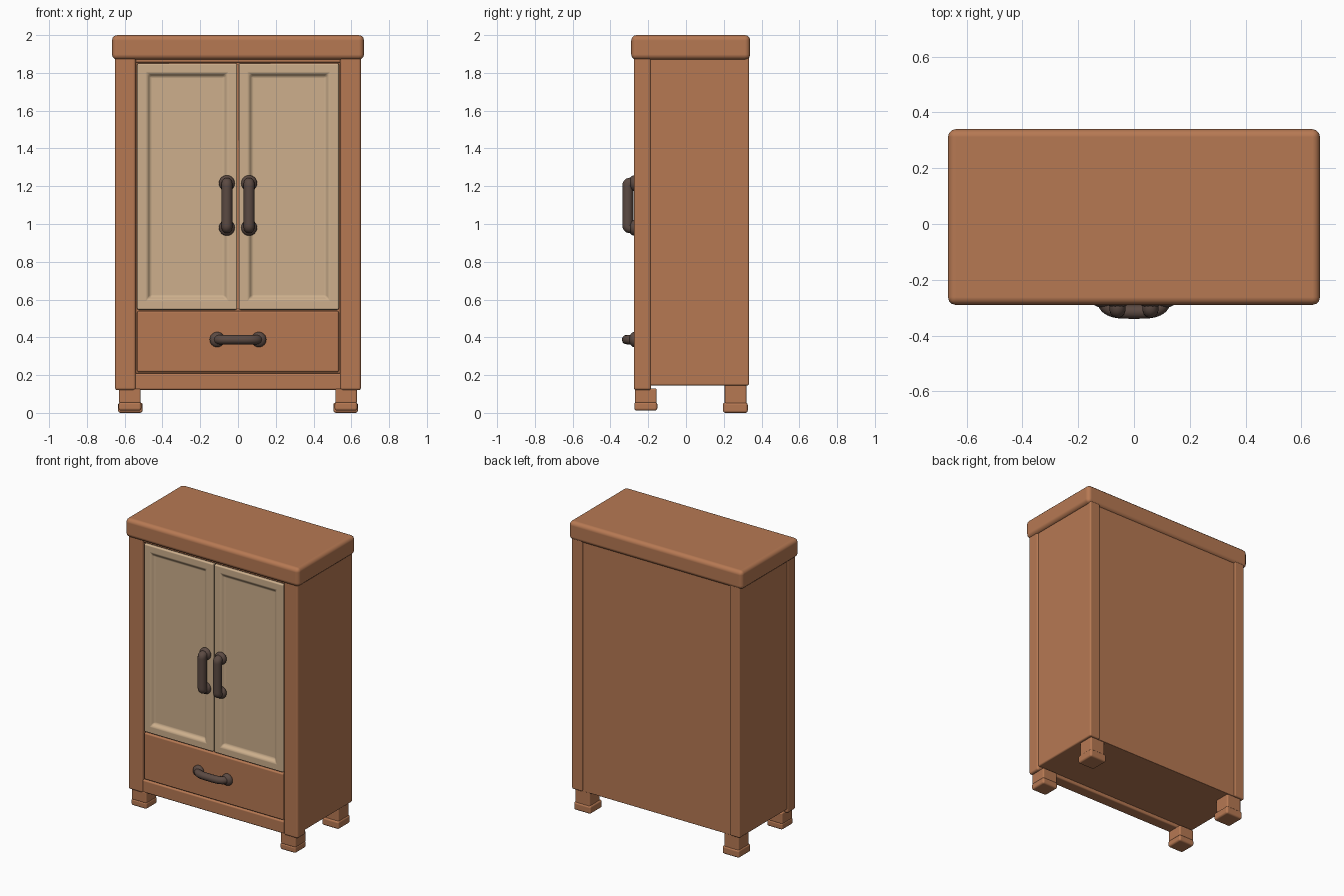
import bpy, bmesh
from mathutils import Vector, Matrix

if "Cube" in bpy.data.objects:
    bpy.data.objects.remove(bpy.data.objects["Cube"])


def material(name, rgb):
    m = bpy.data.materials.new(name)
    m.diffuse_color = (*rgb, 1)
    m.use_nodes = True
    m.node_tree.nodes["Principled BSDF"].inputs["Base Color"].default_value = m.diffuse_color
    return m


WOOD = material("warm_brown_wood", (0.47, 0.19, 0.086))
CREAM = material("cream_door", (0.61, 0.43, 0.265))
IRON = material("dark_handle", (0.105, 0.068, 0.055))


def finish(name, bm, mat, bevel=0.0, segments=3):
    """Turn a bmesh into a smooth object with softened edges."""
    me = bpy.data.meshes.new(name)
    bmesh.ops.recalc_face_normals(bm, faces=bm.faces)
    bm.to_mesh(me)
    bm.free()
    me.materials.append(mat)
    me.shade_smooth()
    ob = bpy.data.objects.new(name, me)
    bpy.context.collection.objects.link(ob)
    if bevel:
        b = ob.modifiers.new("soft_edges", 'BEVEL')
        b.width, b.segments = bevel, segments
        b.limit_method, b.angle_limit = 'ANGLE', 0.4
        b.harden_normals = True
    return ob


def box_bm(x, y, z):
    bm = bmesh.new()
    bmesh.ops.create_cube(bm, size=1)
    for v in bm.verts:
        v.co = Vector([(r[0] + r[1]) / 2 + c * (r[1] - r[0])
                       for r, c in zip((x, y, z), v.co)])
    return bm


def box(name, x, y, z, mat=WOOD, bevel=0.01):
    return finish(name, box_bm(x, y, z), mat, bevel)


def span(side, a, b):
    return tuple(sorted((side * a, side * b)))


def door(name, x, y, z):
    """Slab with a sloped recessed field in the front face."""
    bm = box_bm(x, y, z)
    bm.normal_update()
    front = min(bm.faces, key=lambda f: f.calc_center_median().y)
    bmesh.ops.inset_region(bm, faces=[front], thickness=0.075)
    bmesh.ops.inset_region(bm, faces=[front], thickness=0.025, depth=-0.02)
    return finish(name, bm, CREAM, 0.009)


def handle(name, path, radius, ends, mount_r):
    """Round bar along a path, with a round mount at each end."""
    cu = bpy.data.curves.new(name, 'CURVE')
    cu.dimensions = '3D'
    cu.bevel_depth, cu.bevel_resolution = radius, 4
    cu.resolution_u, cu.use_fill_caps = 6, True
    sp = cu.splines.new('NURBS')
    sp.points.add(len(path) - 1)
    for p, co in zip(sp.points, path):
        p.co = (*co, 1)
    sp.order_u, sp.use_endpoint_u = 3, True
    tmp = bpy.data.objects.new(name + "_path", cu)
    bpy.context.collection.objects.link(tmp)
    bpy.context.view_layer.update()
    me = bpy.data.meshes.new_from_object(tmp.evaluated_get(bpy.context.evaluated_depsgraph_get()))
    bm = bmesh.new()
    bm.from_mesh(me)
    for f in bm.faces:
        f.material_index = 0
    bpy.data.objects.remove(tmp)
    for e in ends:
        m = Matrix.Translation(e) @ Matrix.Diagonal((1, 0.65, 1, 1))
        bmesh.ops.create_uvsphere(bm, u_segments=20, v_segments=12, radius=mount_r, matrix=m)
    return finish(name, bm, IRON)


# Top slab
box("top_slab", (-0.667, 0.667), (-0.29, 0.34), (1.87, 2.0), bevel=0.028)

# Carcass: back, floor, inner wall behind the doors
box("back_panel", (-0.58, 0.58), (0.29, 0.324), (0.145, 1.88), bevel=0.003)
box("floor_panel", (-0.6, 0.6), (-0.2, 0.32), (0.145, 0.2), bevel=0.003)
box("inner_wall", (-0.6, 0.6), (-0.235, -0.19), (0.15, 1.88), bevel=0.003)

# Front rails
box("bottom_rail", (-0.55, 0.55), (-0.268, -0.185), (0.122, 0.21))
box("top_rail", (-0.55, 0.55), (-0.262, -0.185), (1.855, 1.9), bevel=0.004)

for s, side in ((-1, "left"), (1, "right")):
    # Posts and side panels
    box(side + "_front_post", span(s, 0.541, 0.651), (-0.276, -0.185), (0.12, 1.89), bevel=0.014)
    box(side + "_side_panel", span(s, 0.565, 0.645), (-0.195, 0.334), (0.145, 1.89))

    # Feet, with pads under the back pair
    box(side + "_front_foot", span(s, 0.515, 0.63), (-0.27, -0.155), (0.05, 0.13), bevel=0.01)
    box(side + "_front_foot_pad", span(s, 0.512, 0.632), (-0.273, -0.152), (0.012, 0.058), bevel=0.013)
    box(side + "_back_foot", span(s, 0.515, 0.628), (0.205, 0.32), (0.04, 0.155), bevel=0.01)
    box(side + "_back_foot_pad", span(s, 0.505, 0.635), (0.195, 0.327), (0.0, 0.055), bevel=0.013)

    # Door and its upright handle
    door(side + "_door", span(s, 0.004, 0.534), (-0.27, -0.225), (0.546, 1.851))
    x = s * 0.059
    lo, hi = 0.98, 1.216
    handle(side + "_door_handle",
           [(x, -0.255, lo), (x, -0.285, lo), (x, -0.308, lo), (x, -0.308, lo + 0.03),
            (x, -0.308, hi - 0.03), (x, -0.308, hi), (x, -0.285, hi), (x, -0.255, hi)],
           0.029, [(x, -0.275, lo), (x, -0.275, hi)], 0.042)

# Drawer and its bowed handle
box("drawer_front", (-0.534, 0.534), (-0.27, -0.225), (0.216, 0.54))
z = 0.388
handle("drawer_handle",
       [(-0.112, -0.255, z), (-0.11, -0.29, z), (-0.07, -0.314, z), (0, -0.315, z),
        (0.07, -0.314, z), (0.11, -0.29, z), (0.112, -0.255, z)],
       0.025, [(-0.11, -0.275, z), (0.11, -0.275, z)], 0.04)
